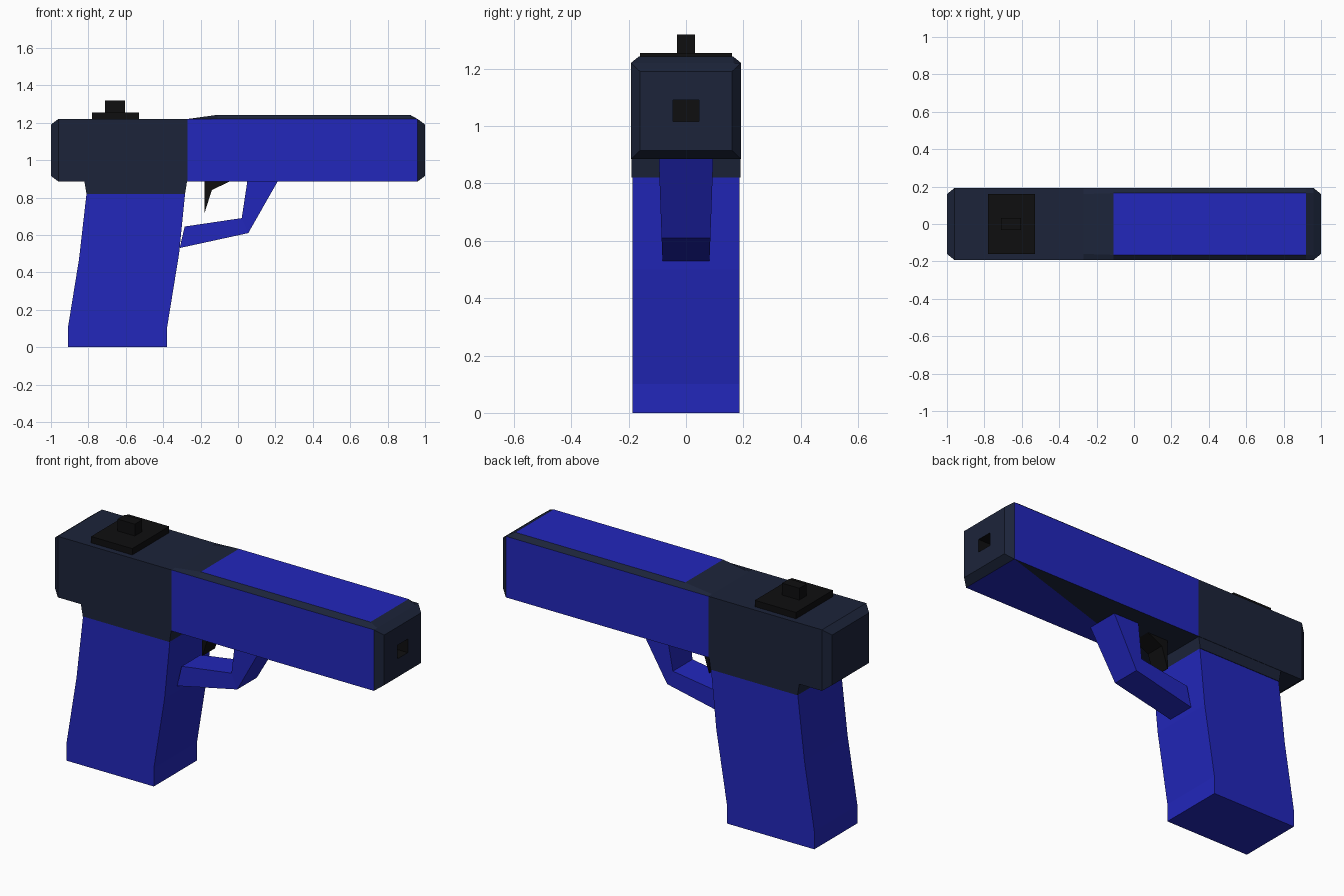
import bpy, bmesh

if "Cube" in bpy.data.objects:
    bpy.data.objects.remove(bpy.data.objects["Cube"])


def material(name, rgb):
    m = bpy.data.materials.new(name)
    m.diffuse_color = (*rgb, 1)
    m.use_nodes = True
    m.node_tree.nodes["Principled BSDF"].inputs["Base Color"].default_value = m.diffuse_color
    return m


BLUE, NAVY, BLACK = 0, 1, 2
MATS = [material("blue", (0.016, 0.02, 0.5)),
        material("navy", (0.0116, 0.0176, 0.042)),
        material("black", (0.0045, 0.0045, 0.005))]


def finish(bm, name):
    bmesh.ops.recalc_face_normals(bm, faces=bm.faces)
    me = bpy.data.meshes.new(name)
    bm.to_mesh(me)
    bm.free()
    for m in MATS:
        me.materials.append(m)
    ob = bpy.data.objects.new(name, me)
    bpy.context.collection.objects.link(ob)
    return ob


def slab(name, rows, mat):
    """Solid from paired rows (rear x, rear z, front x, front z, half width)."""
    bm = bmesh.new()
    rings = []
    for x0, z0, x1, z1, w in rows:
        rings.append([bm.verts.new(p) for p in
                      ((x0, -w, z0), (x1, -w, z1), (x1, w, z1), (x0, w, z0))])
    for a, b in zip(rings, rings[1:]):
        for j in range(4):
            k = (j + 1) % 4
            bm.faces.new((a[j], a[k], b[k], b[j]))
    bm.faces.new(rings[0])
    bm.faces.new(rings[-1])
    for f in bm.faces:
        f.material_index = mat
    return finish(bm, name)


# Slide: sections along x as (x, half width, bottom, shoulder, top half width, top)
sections = [(-1.0, .16, .915, 1.19, .13, 1.19),
            (-.96, .192, .885, 1.22, .16, 1.22),
            (-.27, .192, .885, 1.22, .16, 1.22),
            (-.11, .192, .885, 1.22, .165, 1.242),
            (.92, .192, .885, 1.22, .165, 1.242),
            (.96, .192, .885, 1.22, .165, 1.22),
            (1.0, .16, .915, 1.19, .13, 1.19),
            (1.0, .045, 1.015, 1.09, .035, 1.09),   # muzzle opening
            (.92, .045, 1.015, 1.09, .035, 1.09)]   # muzzle floor
bm = bmesh.new()
rings = [[bm.verts.new((x, y, z)) for y, z in
          ((-w, b), (w, b), (w, s), (tw, t), (-tw, t), (-w, s))]
         for x, w, b, s, tw, t in sections]
for i, (a, b) in enumerate(zip(rings, rings[1:])):
    for j in range(6):
        if j == 0 and 2 <= i <= 4:
            continue
        k = (j + 1) % 6
        f = bm.faces.new((a[j], a[k], b[k], b[j]))
        blue = (j in (1, 5) and 2 <= i <= 4) or (j == 3 and i == 3)
        f.material_index = BLACK if i == 7 else BLUE if blue else NAVY
# Underside of the front half, split diagonally in two colours
under = [(BLUE, [rings[i][0] for i in (2, 3, 4, 5)] + [rings[5][1]]),
         (NAVY, [rings[i][1] for i in (5, 4, 3, 2)] + [rings[2][0]])]
for mat, verts in under + [(NAVY, rings[0]), (BLACK, rings[-1])]:
    bm.faces.new(verts).material_index = mat
finish(bm, "slide")

# Grip and its collar
slab("grip", [(-.91, 0, -.38, 0, .187), (-.91, .1, -.38, .1, .187),
              (-.85, .47, -.315, .5, .187), (-.81, .82, -.283, .82, .187)], BLUE)
slab("grip_collar", [(-.81, .82, -.283, .82, .19),
                     (-.822, .89, -.272, .89, .19)], NAVY)

# Trigger guard and trigger
slab("trigger_guard", [(-.285, .645, -.312, .53, .082), (.02, .69, .055, .61, .085),
                       (.05, .888, .213, .888, .095)], BLUE)
slab("trigger", [(-.18, .72, -.178, .72, .055), (-.178, .84, -.14, .84, .055),
                 (-.178, .888, -.04, .888, .055)], BLACK)

# Rear sight
slab("sight_plate", [(-.78, 1.215, -.53, 1.215, .16),
                     (-.78, 1.255, -.53, 1.255, .16)], BLACK)
slab("sight_post", [(-.71, 1.25, -.605, 1.25, .031),
                    (-.71, 1.32, -.605, 1.32, .031)], BLACK)
